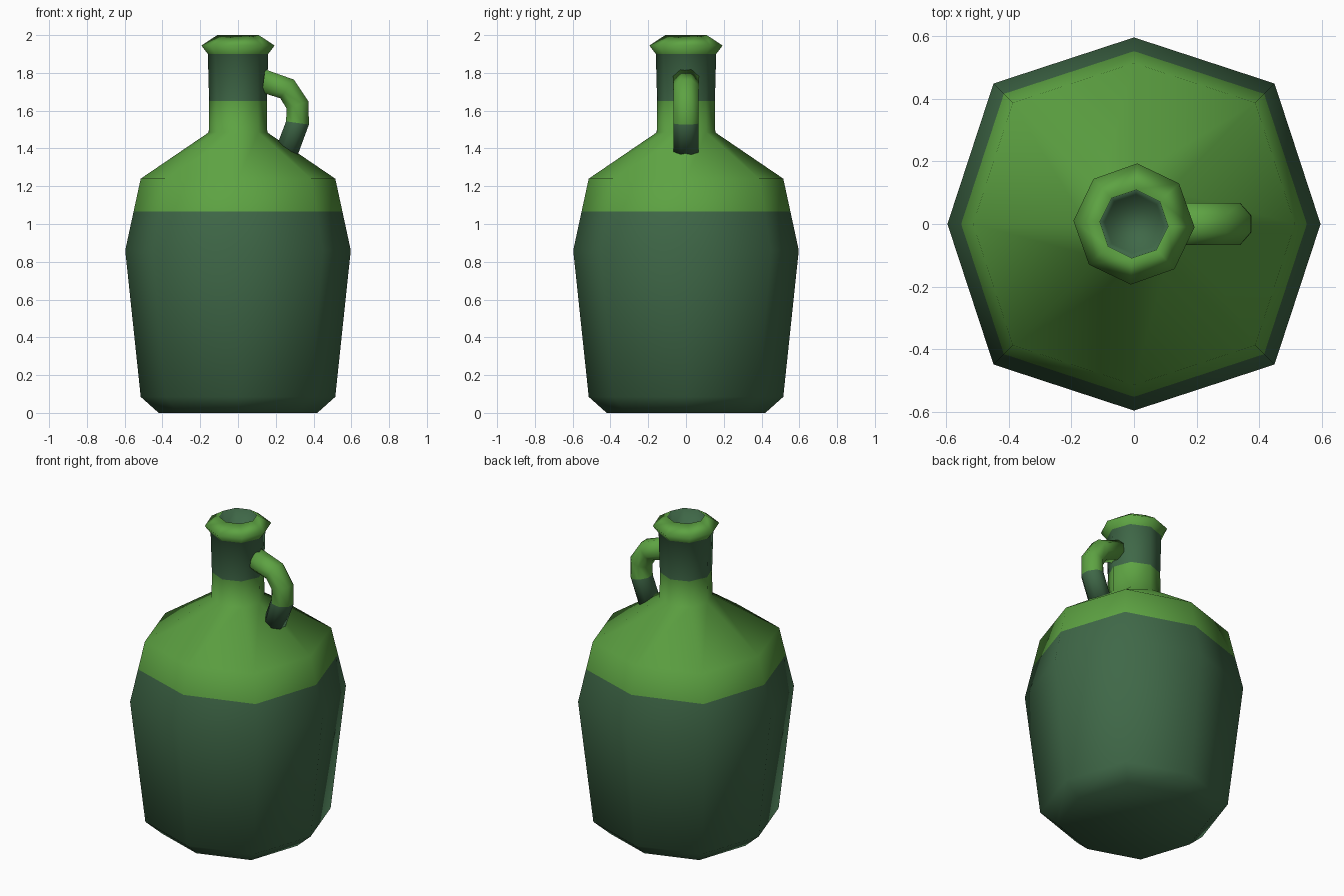
import bpy, bmesh, math
from mathutils import Vector

if "Cube" in bpy.data.objects:
    bpy.data.objects.remove(bpy.data.objects["Cube"])

def material(name, color):
    m = bpy.data.materials.new(name)
    m.diffuse_color = (*color, 1)
    m.use_nodes = True
    m.node_tree.nodes["Principled BSDF"].inputs["Base Color"].default_value = m.diffuse_color
    return m

LIGHT = material("light green", (0.11, 0.365, 0.055))
DARK = material("dark green", (0.05, 0.138, 0.064))

def skin(name, rings, bands):
    """Bridge 8-sided rings, cap both ends; bands = material index per segment."""
    bm = bmesh.new()
    loops = [[bm.verts.new(p) for p in ring] for ring in rings]
    n = len(loops[0])
    for a, b, mat in zip(loops, loops[1:], bands):
        for i in range(n):
            f = bm.faces.new((a[i], a[(i + 1) % n], b[(i + 1) % n], b[i]))
            f.material_index = mat
    bm.faces.new(loops[0][::-1]).material_index = bands[0]
    bm.faces.new(loops[-1]).material_index = bands[-1]
    bmesh.ops.recalc_face_normals(bm, faces=bm.faces)
    for f in bm.faces:
        f.smooth = True
    me = bpy.data.meshes.new(name)
    bm.to_mesh(me)
    bm.free()
    me.materials.append(LIGHT)
    me.materials.append(DARK)
    ob = bpy.data.objects.new(name, me)
    bpy.context.collection.objects.link(ob)
    return ob

# Jug: (radius, z, diagonal corner factor, twist in degrees)
profile = [(0.42, 0, 1.06, 0), (0.515, 0.085, 1.06, 0), (0.597, 0.86, 1.065, 0),
           (0.553, 1.065, 1.065, 0), (0.515, 1.24, 1.065, 0),
           (0.155, 1.485, 1, -1), (0.153, 1.65, 1, -2), (0.16, 1.9, 1, -3),
           (0.194, 1.945, 1, -3), (0.11, 2.0, 1, -4), (0.095, 1.9, 1, -4)]

def jug_ring(r, z, diag, twist):
    return [(r * (diag if i % 2 else 1) * math.cos(math.radians(45 * i + twist)),
             r * (diag if i % 2 else 1) * math.sin(math.radians(45 * i + twist)), z)
            for i in range(8)]

skin("jug_body", [jug_ring(*p) for p in profile], [1, 1, 1, 0, 0, 0, 1, 0, 0, 1])

# Handle: octagonal tube along a path in the xz plane, (x, z, radius, tilt of cross-section)
path = [(0.135, 1.757, 0.067, -8), (0.26, 1.715, 0.066, -36), (0.315, 1.63, 0.066, -72),
        (0.315, 1.535, 0.066, -98), (0.26, 1.388, 0.077 * 0.85, -112)]

def handle_ring(x, z, r, tilt):
    t = math.radians(tilt)
    normal = Vector((-math.sin(t), 0, math.cos(t)))
    ring = []
    for i in range(8):
        a = math.radians(45 * i + 22.5)
        ring.append(Vector((x, 0, z)) + normal * r * math.cos(a)
                    + Vector((0, 1.1 * r * math.sin(a), 0)))
    return ring

skin("handle", [handle_ring(*p) for p in path], [0, 0, 0, 1])
